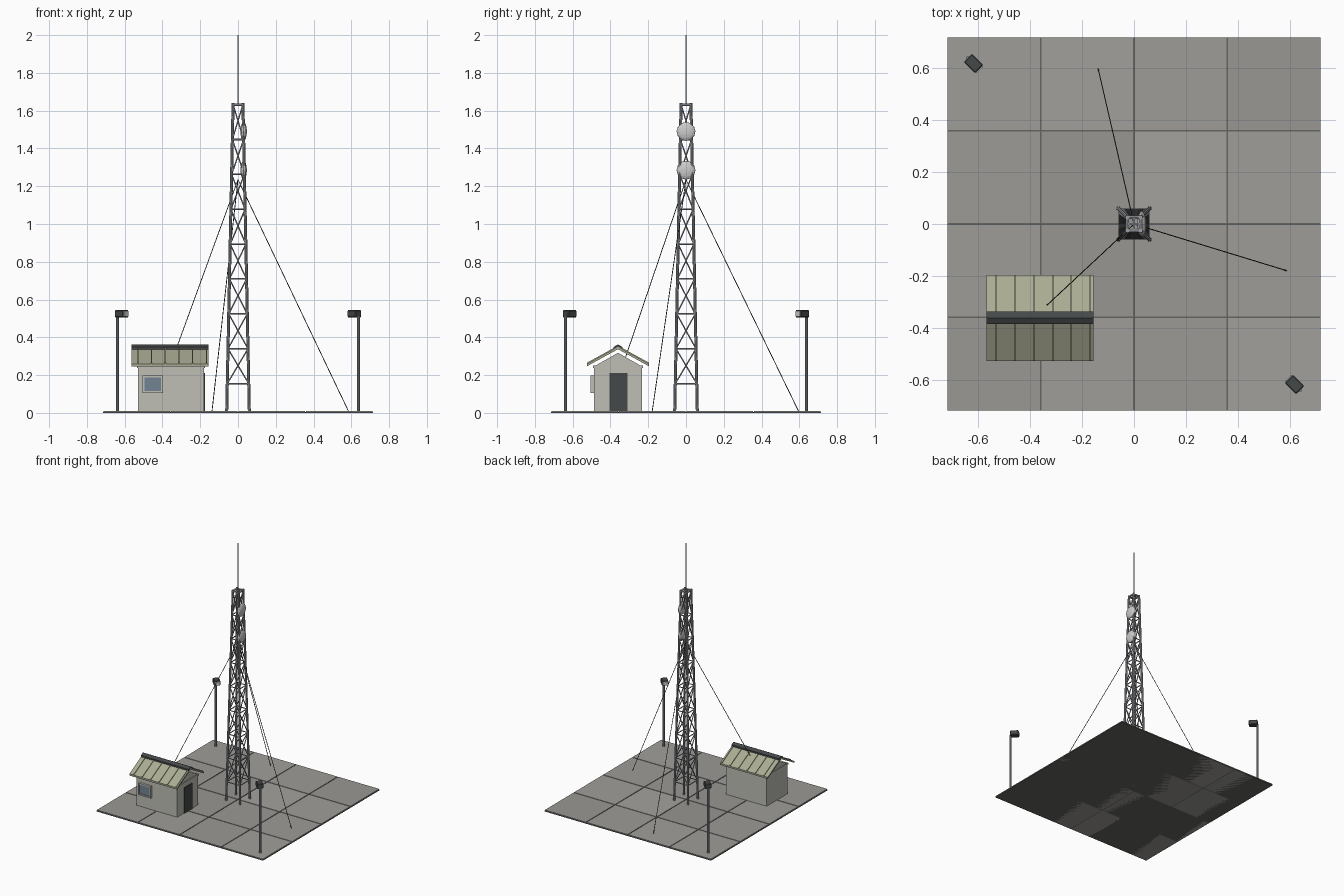
import bpy, bmesh, math, random
from mathutils import Vector, Matrix

if "Cube" in bpy.data.objects:
    bpy.data.objects.remove(bpy.data.objects["Cube"])
random.seed(3)


def mat(name, r, g, b):
    m = bpy.data.materials.new(name)
    m.diffuse_color = (r, g, b, 1)
    m.use_nodes = True
    m.node_tree.nodes["Principled BSDF"].inputs["Base Color"].default_value = m.diffuse_color
    return m


STEEL = mat("steel", .33, .34, .36)
DARK = mat("dark_metal", .06, .065, .065)
WALL = mat("wall", .52, .52, .47)
ROOF = mat("roof_paint", .40, .41, .29)
GLASS = mat("glass", .17, .23, .30)
SLAB = mat("slab", .13, .13, .12)
LIGHT = mat("pale", .6, .6, .6)


def finish(name, bm, m):
    bmesh.ops.recalc_face_normals(bm, faces=bm.faces)
    me = bpy.data.meshes.new(name)
    bm.to_mesh(me)
    bm.free()
    ob = bpy.data.objects.new(name, me)
    bpy.context.collection.objects.link(ob)
    me.materials.append(m)
    return ob


def add_box(bm, lo, hi, mx=Matrix()):
    lo, hi = Vector(lo), Vector(hi)
    s = hi - lo
    bmesh.ops.create_cube(bm, size=1, matrix=mx @ Matrix.Translation((lo + hi) / 2) @ Matrix.Diagonal((*s, 1)))


def box(name, lo, hi, m, mx=Matrix()):
    bm = bmesh.new()
    add_box(bm, lo, hi, mx)
    return finish(name, bm, m)


def add_rod(bm, a, b, r, sides=6):
    a, b = Vector(a), Vector(b)
    d = b - a
    mx = Matrix.Translation((a + b) / 2) @ d.to_track_quat('Z', 'Y').to_matrix().to_4x4()
    bmesh.ops.create_cone(bm, cap_ends=True, segments=sides, radius1=r, radius2=r, depth=d.length, matrix=mx)


def prism(name, pts, x0, x1, m):
    # extrude a (y, z) profile along x
    bm = bmesh.new()
    f = bm.faces.new([bm.verts.new((x0, y, z)) for y, z in pts])
    r = bmesh.ops.extrude_face_region(bm, geom=[f])
    bmesh.ops.translate(bm, vec=(x1 - x0, 0, 0), verts=[v for v in r['geom'] if isinstance(v, bmesh.types.BMVert)])
    return finish(name, bm, m)


# paved ground: slab with a 4 x 4 grid of tiles
box("ground_slab", (-.715, -.715, 0), (.715, .715, .006), SLAB)
for i in range(4):
    for j in range(4):
        x, y = (i - 2) * .358, (j - 2) * .358
        c = .34 + random.uniform(-.03, .03)
        box("paving_tile", (x + .003, y + .003, 0), (x + .355, y + .355, .011),
            mat("tile", c, c * .98, c * .92))

# lattice tower
Z0, Z1, ZB, N = .0, 1.64, .155, 8


def corner(k, z):
    h = .060 + (.026 - .060) * z / Z1
    sx, sy = [(1, 1), (-1, 1), (-1, -1), (1, -1)][k % 4]
    return Vector((sx * h, sy * h, z))


legs, rails, braces = bmesh.new(), bmesh.new(), bmesh.new()
levels = [ZB + (Z1 - .008 - ZB) * i / N for i in range(N + 1)]
for k in range(4):
    add_rod(legs, corner(k, Z0), corner(k, Z1), .008, 8)
    for i, z in enumerate(levels):
        add_rod(rails, corner(k, z), corner(k + 1, z), .007 if i == N else .004)
        if i < N:
            add_rod(braces, corner(k, z), corner(k + 1, levels[i + 1]), .0035)
            add_rod(braces, corner(k + 1, z), corner(k, levels[i + 1]), .0035)
finish("tower_legs", legs, STEEL)
finish("tower_rails", rails, STEEL)
finish("tower_braces", braces, STEEL)

# cross bars carrying the antenna mast
bm = bmesh.new()
add_box(bm, (-.027, -.004, 1.628), (.027, .004, 1.636))
add_box(bm, (-.004, -.027, 1.628), (.004, .027, 1.636))
finish("mast_support", bm, STEEL)
bm = bmesh.new()
add_rod(bm, (0, 0, 1.63), (0, 0, 2.0), .0035, 8)
finish("antenna_mast", bm, STEEL)

# dishes on the right side
for z in (1.49, 1.285):
    bm = bmesh.new()
    bmesh.ops.create_uvsphere(bm, u_segments=12, v_segments=8, radius=.05,
                              matrix=Matrix.Translation((.030, 0, z)) @ Matrix.Diagonal((.34, 1, 1, 1))
                              @ Matrix.Rotation(math.pi / 2, 4, 'Y'))
    finish("dish", bm, LIGHT)

# three guy wires
for a in (-17, 103, 223):
    bm = bmesh.new()
    t = math.radians(a)
    add_rod(bm, (0, 0, 1.235), (.612 * math.cos(t), .612 * math.sin(t), .008), .0022)
    finish("guy_wire", bm, DARK)

# two lamp posts facing the tower
for s, ang in ((1, -45), (-1, 135)):
    bm = bmesh.new()
    add_rod(bm, (-.637 * s, .637 * s, 0), (-.637 * s, .637 * s, .515), .008, 8)
    finish("lamp_post", bm, STEEL)
    mx = Matrix.Translation((-.615 * s, .615 * s, .525)) @ Matrix.Rotation(math.radians(ang), 4, 'Z')
    head = box("lamp_head", (-.032, -.0225, -.019), (.030, .0225, .019), DARK, mx)
    b = head.modifiers.new("bevel", 'BEVEL')
    b.width, b.segments = .004, 1
    box("lamp_lens", (.028, -.018, -.014), (.033, .018, .014), LIGHT, mx)

# equipment hut
YC = -.36
box("hut_walls", (-.53, YC - .128, .005), (-.18, YC + .128, .245), WALL)
box("hut_wall_trim", (-.534, YC - .132, .238), (-.176, YC + .132, .25), WALL)
prism("hut_gable", [(YC - .12, .25), (YC + .12, .25), (YC, .318)], -.53, -.18, WALL)
box("door", (-.19, -.405, .01), (-.174, -.31, .21), DARK)
bm = bmesh.new()
for lo, hi in (((-.505, .105), (-.495, .197)), ((-.407, .105), (-.397, .197)),
               ((-.495, .105), (-.407, .115)), ((-.495, .187), (-.407, .197))):
    add_box(bm, (lo[0], -.505, lo[1]), (hi[0], -.48, hi[1]))
finish("window_frame", bm, WALL)
box("window_pane", (-.496, -.498, .114), (-.406, -.482, .188), GLASS)

# gabled metal roof with raised seams and a ridge cap
for s in (-1, 1):
    def slope(d0, d1, lift, t, s=s):
        # strip following the roof pitch from offset d0 to d1
        z = lambda d: .350 - .55 * d + lift
        return [(YC + s * d0, z(d0)), (YC + s * d1, z(d1)), (YC + s * d1, z(d1) - t), (YC + s * d0, z(d0) - t)]
    prism("roof_panel", slope(0, .165, 0, .013), -.565, -.155, ROOF)
    for i in range(6):
        x = -.530 + i * .0725
        prism("roof_seam", slope(.01, .164, .006, .010), x - .003, x + .003, ROOF)
    prism("ridge_cap", slope(0, .024, .012, .014), -.565, -.155, DARK)
